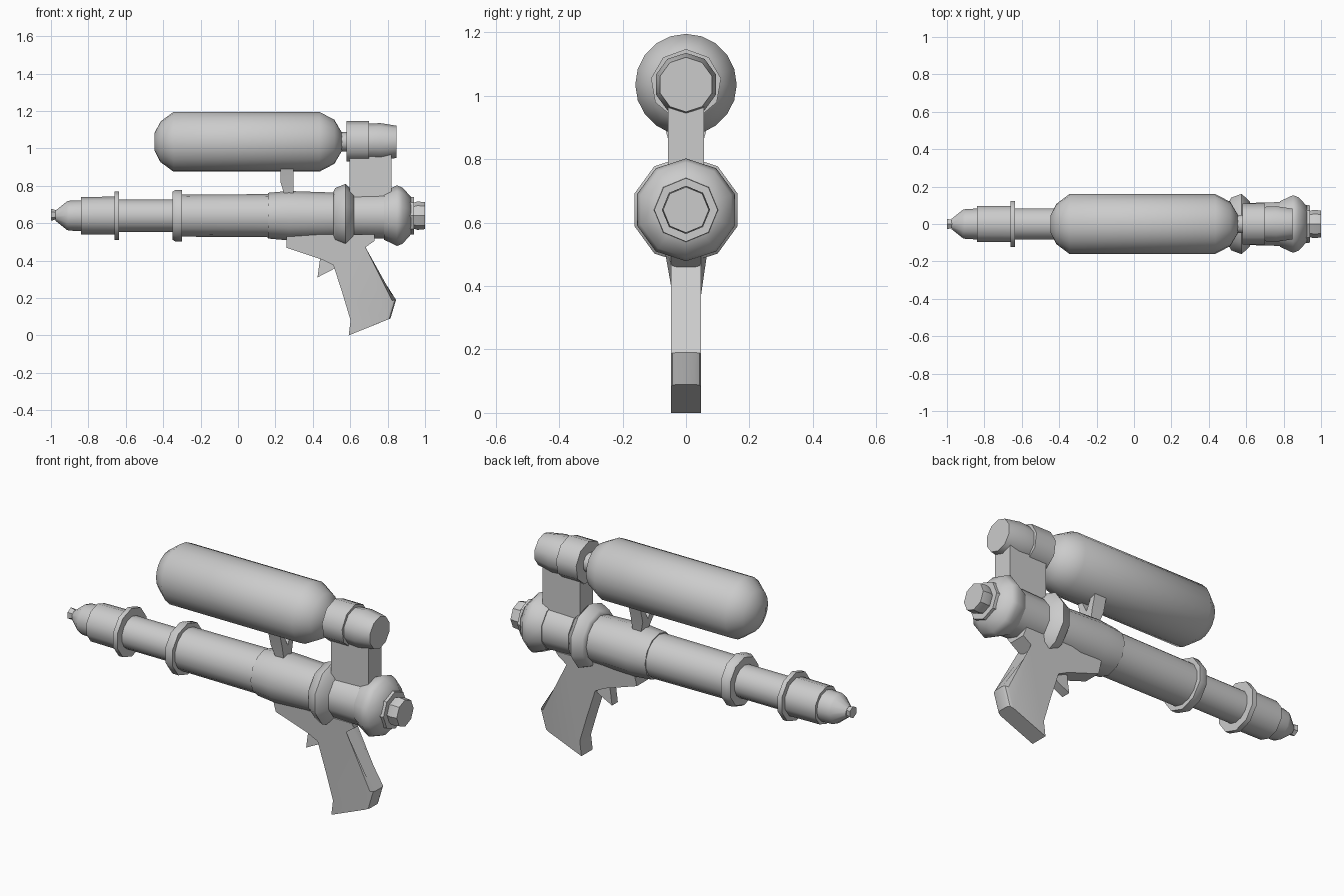
import bpy, bmesh, math

if "Cube" in bpy.data.objects:
    bpy.data.objects.remove(bpy.data.objects["Cube"])

BARREL_Z, TANK_Z = 0.64, 1.035


def finish(name, bm, angle=35):
    bmesh.ops.recalc_face_normals(bm, faces=bm.faces)
    mesh = bpy.data.meshes.new(name)
    bm.to_mesh(mesh)
    bm.free()
    ob = bpy.data.objects.new(name, mesh)
    bpy.context.collection.objects.link(ob)
    bpy.ops.object.select_all(action='DESELECT')
    ob.select_set(True)
    bpy.context.view_layer.objects.active = ob
    bpy.ops.object.shade_smooth_by_angle(angle=math.radians(angle))
    return ob


def lathe(name, z, sides, profile, angle=46):
    """Revolve (x, radius) points around a horizontal axis at height z."""
    bm = bmesh.new()
    rings = []
    for x, r in profile:
        rings.append([bm.verts.new((x, r * math.sin(2 * math.pi * i / sides),
                                    z + r * math.cos(2 * math.pi * i / sides)))
                      for i in range(sides)])
    for a, b in zip(rings, rings[1:]):
        for i in range(sides):
            j = (i + 1) % sides
            bm.faces.new((a[i], a[j], b[j], b[i]))
    bm.faces.new(rings[0])
    bm.faces.new(rings[-1])
    return finish(name, bm, angle)


def prism(points, depth):
    """Extrude an (x, z) outline symmetrically across y."""
    bm = bmesh.new()
    front = [bm.verts.new((x, -depth, z)) for x, z in points]
    back = [bm.verts.new((x, depth, z)) for x, z in points]
    bm.faces.new(front)
    bm.faces.new(back[::-1])
    for i in range(len(points)):
        j = (i + 1) % len(points)
        bm.faces.new((front[i], front[j], back[j], back[i]))
    return bm


# Nozzle and muzzle
lathe("nozzle_tip", BARREL_Z + .005, 6, [(-1, .032), (-.97, .024), (-.95, .03)], 30)
lathe("nozzle_cone", BARREL_Z, 12, [(-.975, .028), (-.915, .076), (-.9, .08), (-.8, .084)], 35)
lathe("muzzle_sleeve", BARREL_Z, 10, [(-.84, .1), (-.65, .102)])
lathe("muzzle_flange", BARREL_Z, 10, [(-.66, .13), (-.635, .13)])

# Barrel tubes and collar
lathe("front_tube", BARREL_Z, 14, [(-.65, .086), (-.3, .086)])
lathe("tube_collar", BARREL_Z, 10, [(-.35, .128), (-.335, .138), (-.3, .138)], 40)
lathe("main_tube", BARREL_Z, 14, [(-.32, .112), (.25, .116)])
lathe("body_shell", BARREL_Z, 12, [(.16, .122), (.27, .132), (.56, .122)])

# Rear housing with two bulging rings
lathe("middle_ring", BARREL_Z, 10, [(.51, .128), (.52, .148), (.575, .17), (.62, .126)], 55)
lathe("rear_shell", BARREL_Z, 10, [(.6, .118), (.81, .124)])
lathe("rear_bulb", BARREL_Z, 10, [(.78, .128), (.85, .162), (.88, .15), (.925, .1)], 55)
lathe("rear_collar", BARREL_Z, 8, [(.91, .102), (.94, .1)], 30)
lathe("rear_plug", BARREL_Z, 8, [(.93, .066), (.96, .076), (1, .072)], 30)

# Water tank, neck and cap
lathe("tank", TANK_Z, 20, [(-.447, .045), (-.415, .108), (-.345, .16), (.435, .16),
                           (.515, .118), (.555, .05)], 50)
lathe("tank_neck", TANK_Z, 10, [(.54, .052), (.6, .052)])
lathe("tank_cap", TANK_Z, 9, [(.58, .112), (.7, .112)], 45)
lathe("cap_elbow", TANK_Z, 10, [(.69, .096), (.76, .1), (.848, .086)], 45)

# Feed post between barrel and cap
finish("feed_post", prism([(.595, .68), (.82, .68), (.82, .98), (.595, .98)], .057))

# Forked strut holding the tank: outline drawn in y and z, turned across x
bm = prism([(-.03, .74), (.03, .74), (.045, .82), (.068, .905), (.038, .895),
            (0, .82), (-.038, .895), (-.068, .905), (-.045, .82)], .035)
for v in bm.verts:
    across, along = v.co.x, v.co.y
    taper = .025 if along < 0 and v.co.z < .8 else 0
    v.co.x, v.co.y = .262 + along + taper, across
finish("tank_strut", bm, 30)

# Pistol grip with softened back edges
back = [(.815, .09), (.845, .19), (.665, .46)]
bm = prism([(.26, .54), (.26, .468), (.45, .405), (.51, .375), (.56, .22), (.602, .08),
            (.592, .003)] + back + [(.73, .505), (.73, .54)], .048)
is_back = lambda v: any(abs(v.co.x - x) + abs(v.co.z - z) < .001 for x, z in back)
edges = [e for e in bm.edges if all(is_back(v) for v in e.verts)
         and e.verts[0].co.y * e.verts[1].co.y > 0]
bmesh.ops.bevel(bm, geom=edges, offset=.02, segments=2, profile=.5, affect='EDGES')
# Shift down to stand on the ground, widen the top where it meets the body
for v in bm.verts:
    if v.co.z < .01:
        v.co.z = 0
    if v.co.z > .53:
        v.co.y *= 1.5
finish("grip", bm, 40)

# Trigger
finish("trigger", prism([(.44, .42), (.425, .31), (.5, .348), (.53, .37), (.5, .42)], .025))
